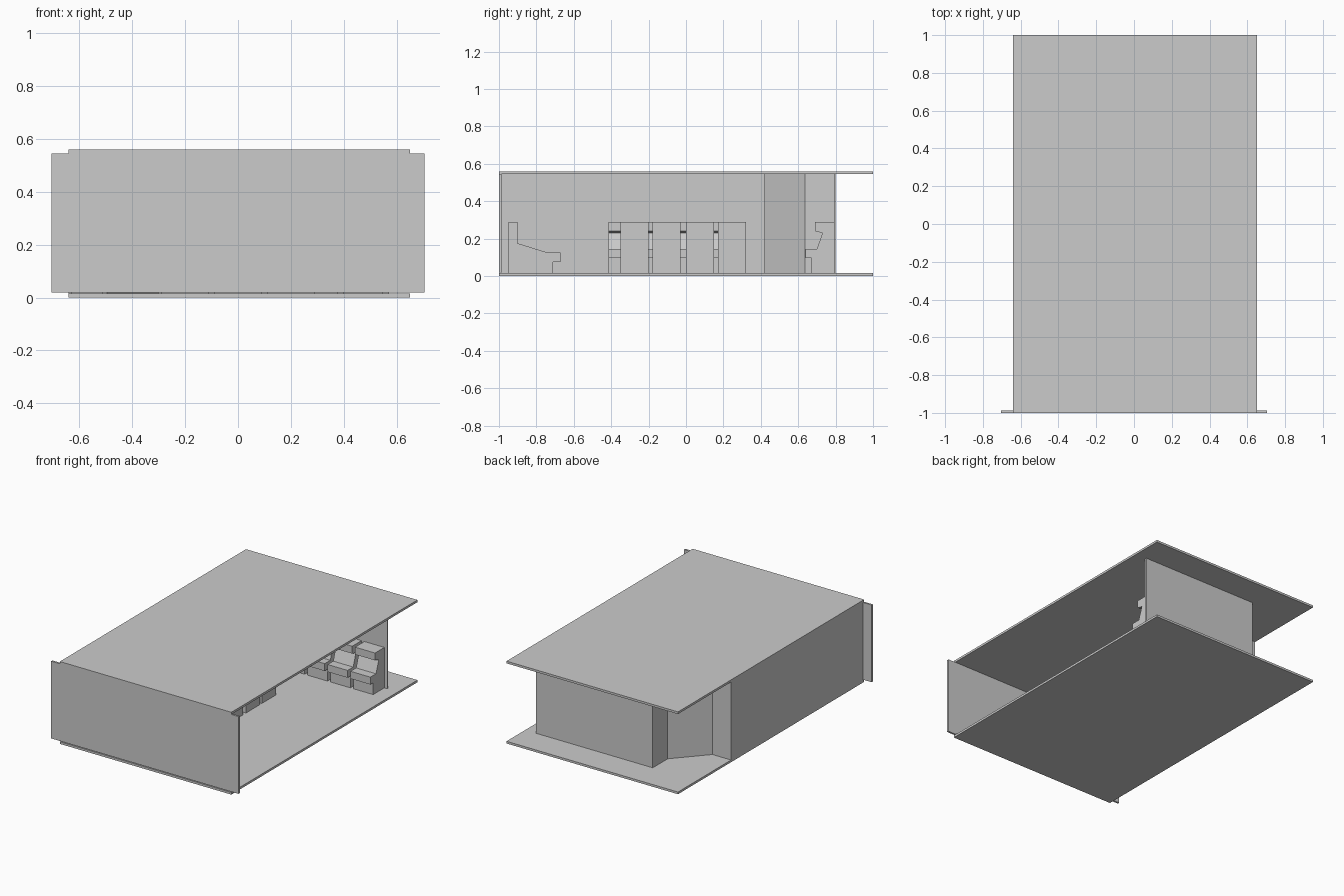
import bpy, bmesh
from math import pi
from mathutils import Matrix

if "Cube" in bpy.data.objects:
    bpy.data.objects.remove(bpy.data.objects["Cube"])


def prism(name, outline, vec, matrix=Matrix.Identity(4)):
    """Extrude a closed 3D outline along vec."""
    bm = bmesh.new()
    face = bm.faces.new([bm.verts.new(p) for p in outline])
    ext = bmesh.ops.extrude_face_region(bm, geom=[face])
    verts = [g for g in ext["geom"] if isinstance(g, bmesh.types.BMVert)]
    bmesh.ops.translate(bm, verts=verts, vec=vec)
    bmesh.ops.recalc_face_normals(bm, faces=bm.faces)
    mesh = bpy.data.meshes.new(name)
    bm.to_mesh(mesh)
    bm.free()
    obj = bpy.data.objects.new(name, mesh)
    obj.matrix_world = matrix
    bpy.context.collection.objects.link(obj)
    return obj


def box(name, x0, x1, y0, y1, z0, z1):
    pts = [(x0, y0, z0), (x1, y0, z0), (x1, y1, z0), (x0, y1, z0)]
    return prism(name, pts, (0, 0, z1 - z0))


def seat(name, profile, width, x, y, angle):
    """Seat whose back is at (x, y), facing +y before turning by angle."""
    pts = [(-width / 2, d, z) for d, z in profile]
    m = Matrix.Translation((x, y, 0)) @ Matrix.Rotation(angle, 4, "Z")
    return prism(name, pts, (width, 0, 0), m)


FLOOR, CEIL = 0.015, 0.545

# Floor, ceiling and front wall
box("floor", -0.64, 0.65, -1, 1, 0, FLOOR)
box("ceiling", -0.64, 0.65, -1, 1, CEIL, 0.56)
box("front_wall", -0.705, 0.705, -1, -0.987, 0.02, CEIL)

# Left wall with stepped, angled corner running into the back wall
outer = [(-0.64, -0.987), (-0.64, 0.43), (-0.5, 0.43), (-0.31, 0.64),
         (-0.31, 0.8), (0.57, 0.8)]
inner = [(0.57, 0.79), (-0.3, 0.79), (-0.3, 0.636), (-0.495, 0.42),
         (-0.63, 0.42), (-0.63, -0.987)]
prism("side_and_back_wall", [(x, y, FLOOR) for x, y in outer + inner],
      (0, 0, CEIL - FLOOR))

# Seat profiles: (distance from back, height)
upright = [(0, FLOOR), (0, 0.29), (0.10, 0.29), (0.10, 0.24), (0.06, 0.23),
           (0.09, 0.145), (0.15, 0.145), (0.15, 0.095), (0.12, 0.095),
           (0.12, FLOOR)]
lounge = [(0, FLOOR), (0, 0.29), (0.05, 0.29), (0.05, 0.175), (0.21, 0.125),
          (0.28, 0.125), (0.28, 0.075), (0.24, 0.075), (0.24, FLOOR)]

# Row along the back wall, facing the front
for i in range(5):
    seat(f"back_seat_{i + 1}", upright, 0.15, 0.473 - 0.172 * i, 0.79, pi)

# Two facing rows across the middle
for i in range(4):
    seat(f"left_seat_{i + 1}", upright, 0.15, -0.63, -0.34 + 0.175 * i, -pi / 2)
    seat(f"middle_seat_{i + 1}", upright, 0.15, 0.06,
         (-0.275, -0.105, 0.075, 0.245)[i], pi / 2)

# Deep lounge seats by the front wall
for i in range(3):
    seat(f"lounge_seat_{i + 1}", lounge, 0.18, -0.2 + 0.2 * i, -0.95, 0)
